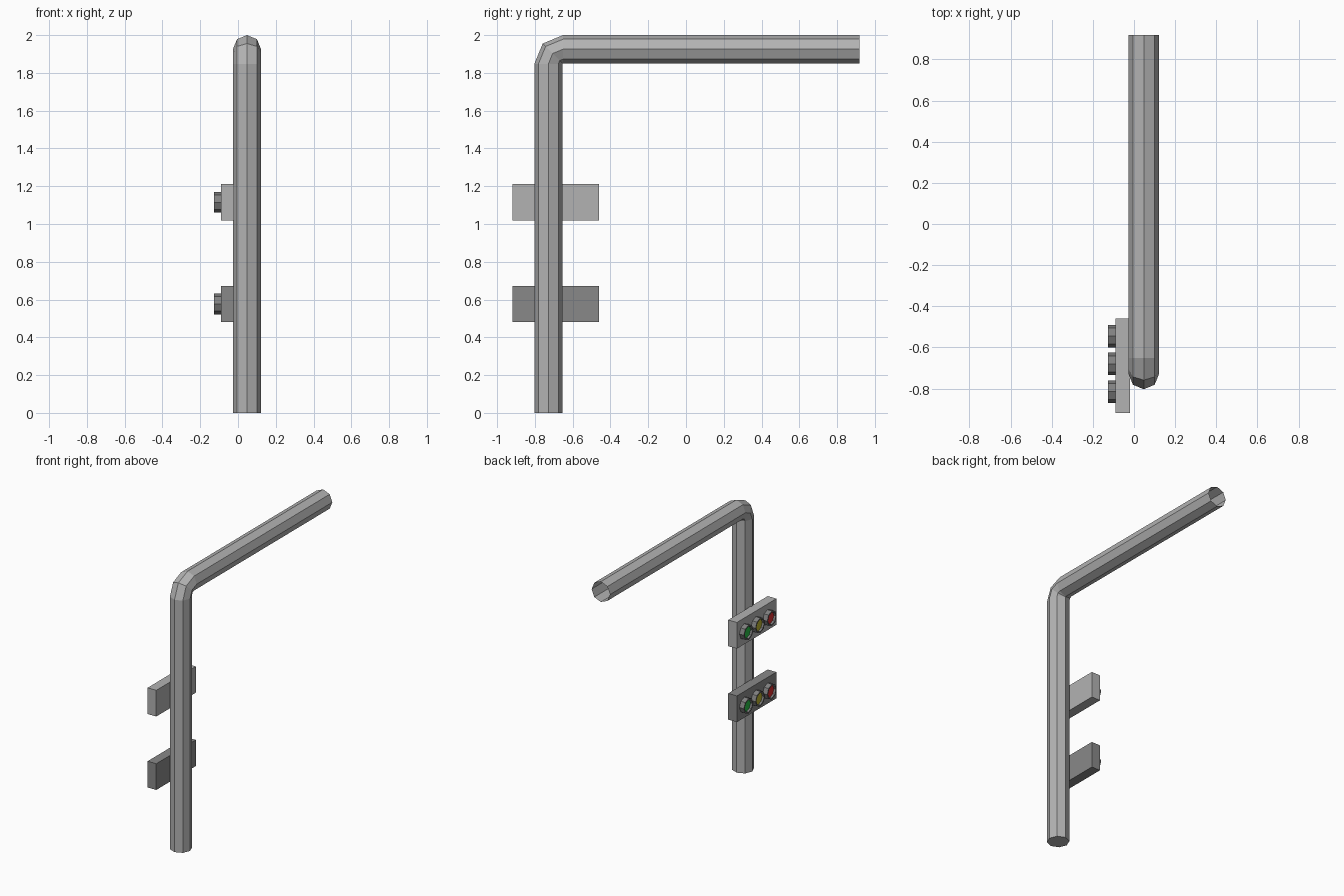
import bpy, bmesh, math
from mathutils import Vector

if "Cube" in bpy.data.objects:
    bpy.data.objects.remove(bpy.data.objects["Cube"])

POLE_GREY = ("pole_grey", (0.45, 0.45, 0.45, 1))
DARK_GREY = ("dark_grey", (0.25, 0.25, 0.25, 1))
VISOR_GREY = ("visor_grey", (0.22, 0.22, 0.22, 1))


def make_object(name, bm, color):
    mesh = bpy.data.meshes.new(name)
    bmesh.ops.recalc_face_normals(bm, faces=bm.faces)
    bm.to_mesh(mesh)
    bm.free()
    obj = bpy.data.objects.new(name, mesh)
    bpy.context.collection.objects.link(obj)
    mat = bpy.data.materials.get(color[0]) or bpy.data.materials.new(color[0])
    mat.diffuse_color = color[1]
    mat.use_nodes = True
    mat.node_tree.nodes["Principled BSDF"].inputs["Base Color"].default_value = mat.diffuse_color
    mesh.materials.append(mat)
    return obj


def ring(bm, center, u, v, r):
    return [bm.verts.new(Vector(center) + r * (math.cos(a) * Vector(u) + math.sin(a) * Vector(v)))
            for a in (i * math.tau / 8 for i in range(8))]


def bridge(bm, a, b):
    for i in range(8):
        j = (i + 1) % 8
        bm.faces.new((a[i], a[j], b[j], b[i]))


# Octagonal pole with a two-segment elbow; base closed, arm end open
R, PX = 0.0745, 0.0475
PY, PZ, BEND = -0.651, 1.848, 0.0775
bm = bmesh.new()
rings = [ring(bm, (PX, PY - BEND, 0), (1, 0, 0), (0, 1, 0), R)]
for deg in (0, 45, 90):
    c, s = math.cos(math.radians(deg)), math.sin(math.radians(deg))
    rings.append(ring(bm, (PX, PY - BEND * c, PZ + BEND * s), (1, 0, 0), (0, c, -s), R))
rings.append(ring(bm, (PX, 0.918, PZ + BEND), (1, 0, 0), (0, 0, -1), R))
for a, b in zip(rings, rings[1:]):
    bridge(bm, a, b)
bm.faces.new(rings[0])
make_object("pole", bm, POLE_GREY)

# Two signal boxes, each with three lamps
LAMPS = ((-0.545, "green", (0.02, 0.5, 0.06, 1)),
         (-0.68, "yellow", (0.5, 0.45, 0.03, 1)),
         (-0.815, "red", (0.7, 0.03, 0.03, 1)))
for level, z, grey in (("lower", 0.577, DARK_GREY), ("upper", 1.115, POLE_GREY)):
    bm = bmesh.new()
    bmesh.ops.create_cube(bm, size=1)
    for v in bm.verts:
        v.co = Vector((-0.055 + v.co.x * 0.07, -0.689 + v.co.y * 0.458, z + v.co.z * 0.192))
    make_object(level + "_signal_box", bm, grey)

    for y, tint, rgba in LAMPS:
        # Octagonal visor ring
        bm = bmesh.new()
        loops = [ring(bm, (x, y, z), (0, 1, 0), (0, 0, 1), r)
                 for x, r in ((-0.09, 0.055), (-0.126, 0.055), (-0.126, 0.045), (-0.11, 0.045))]
        for a, b in zip(loops, loops[1:]):
            bridge(bm, a, b)
        make_object(f"{level}_{tint}_visor", bm, VISOR_GREY)
        # Coloured lens
        bm = bmesh.new()
        bm.faces.new(ring(bm, (-0.11, y, z), (0, 1, 0), (0, 0, 1), 0.045))
        obj = make_object(f"{level}_{tint}_lens", bm, (tint, rgba))
        if obj.data.polygons[0].normal.x > 0:
            obj.data.flip_normals()
